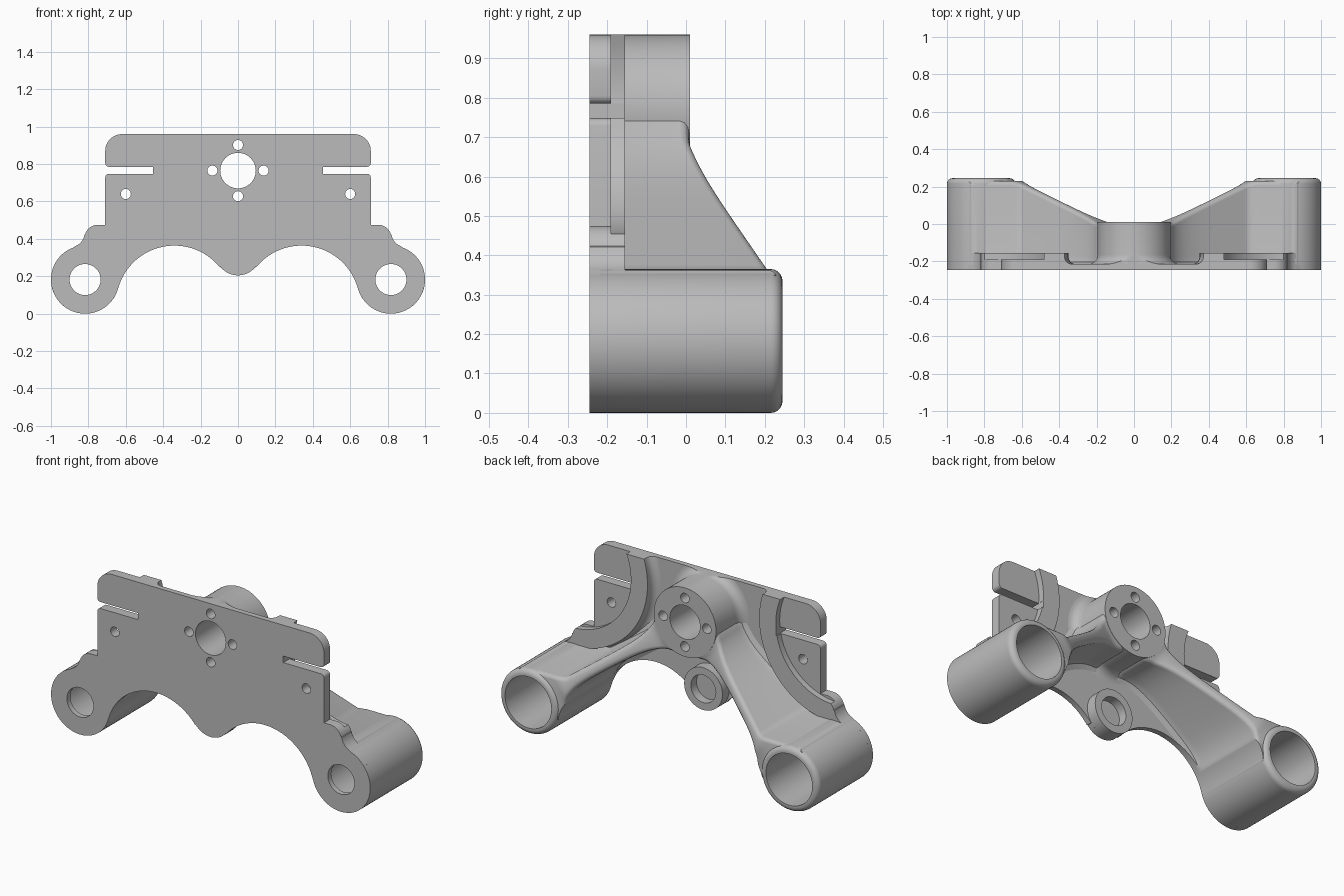
import bpy, bmesh
from math import sin, cos, pi, radians, hypot

cube = bpy.data.objects.get("Cube")
if cube:
    bpy.data.objects.remove(cube, do_unlink=True)

GREY = (0.5, 0.5, 0.5, 1)
metal = bpy.data.materials.new("grey metal")
metal.use_nodes = True
metal.diffuse_color = GREY
metal.node_tree.nodes["Principled BSDF"].inputs["Base Color"].default_value = GREY

HUB_Z, HUB_R = 0.765, 0.195
BOSS_X, BOSS_Z, BOSS_R = 0.8175, 0.1825, 0.1825
FRONT, WEB, EAR, LIP = -0.245, -0.215, -0.19, -0.155
ROOT = WEB - 0.005          # parts on the plate start slightly inside it
HUB_BACK, BACK = 0.01, 0.245


def finish(name, bm):
    bmesh.ops.recalc_face_normals(bm, faces=bm.faces)
    mesh = bpy.data.meshes.new(name)
    bm.to_mesh(mesh)
    bm.free()
    mesh.materials.append(metal)
    obj = bpy.data.objects.new(name, mesh)
    bpy.context.collection.objects.link(obj)
    return obj


def add_prism(bm, pts, y0, y1):
    a = [bm.verts.new((x, y0, z)) for x, z in pts]
    b = [bm.verts.new((x, y1, z)) for x, z in pts]
    bm.faces.new(a)
    bm.faces.new(b[::-1])
    for i in range(len(a)):
        j = (i + 1) % len(a)
        bm.faces.new((a[i], b[i], b[j], a[j]))


def prisms(name, outlines, y0, y1):
    bm = bmesh.new()
    for pts in outlines:
        add_prism(bm, pts, y0, y1)
    return finish(name, bm)


def arc(cx, cz, r, a0, a1, n=12):
    return [(cx + r * cos(radians(a0 + (a1 - a0) * i / n)),
             cz + r * sin(radians(a0 + (a1 - a0) * i / n))) for i in range(n + 1)]


def circle(cx, cz, r, n=48):
    return arc(cx, cz, r, 0, 360, n)[:-1]


def skin(bm, rows, closed):
    # joins equal closed sections with quads
    m = len(rows[0])
    for i in range(len(rows) if closed else len(rows) - 1):
        p, q = rows[i], rows[(i + 1) % len(rows)]
        for k in range(m):
            l = (k + 1) % m
            bm.faces.new((p[k], p[l], q[l], q[k]))


def lathe(name, profile, cx, cz, n=72):
    # closed (radius, y) profile turned about the y direction
    bm = bmesh.new()
    rows = [[bm.verts.new((cx + r * cos(2 * pi * i / n), y, cz + r * sin(2 * pi * i / n)))
             for r, y in profile] for i in range(n)]
    skin(bm, rows, True)
    return finish(name, bm)


def boolean(obj, cutter, operation):
    mod = obj.modifiers.new("cut", 'BOOLEAN')
    mod.operation, mod.object, mod.solver = operation, cutter, 'EXACT'
    graph = bpy.context.evaluated_depsgraph_get()
    mesh = bpy.data.meshes.new_from_object(obj.evaluated_get(graph))
    obj.modifiers.clear()
    obj.data = mesh


# Front outline, right half from top centre to bottom centre
half = [(0, 0.96)]
half += arc(0.62, 0.87, 0.09, 90, 0)
half += arc(0.69, 0.805, 0.02, 0, -90, 4)
half += [(0.455, 0.785), (0.455, 0.748)]
half += arc(0.69, 0.728, 0.02, 90, 0, 4)
half += [(0.71, 0.475)]
half += arc(0.75, 0.405, 0.07, 90, 15, 8)
half += arc(0.9, 0.435, 0.08, 190, 250, 6)
half += arc(BOSS_X, BOSS_Z, BOSS_R, 70, -165, 40)
half += arc(0.34, 0.052, 0.312, 15, 141, 30)
half += arc(0, 0.325, 0.12, -39, -90, 10)
outline = half + [(-x, z) for x, z in half[-2:0:-1]]

# Through holes: centre bore, four screws, boss openings, side holes
holes = [circle(0, HUB_Z, 0.095)]
for dx, dz in ((0.137, 0), (-0.137, 0), (0, 0.137), (0, -0.137)):
    holes.append(circle(dx, HUB_Z + dz, 0.027, 24))
for s in (1, -1):
    holes.append(circle(s * BOSS_X, BOSS_Z, 0.083))
    holes.append(circle(s * 0.6, 0.64, 0.027, 24))
hole_cutter = prisms("hole_cutter", holes, -0.4, 0.4)
ear_disc = prisms("ear_disc_cutter", [circle(s * 0.82, 0.82, 0.47, 96) for s in (1, -1)], -0.4, 0.4)
ear_recess = prisms("ear_recess_cutter", [circle(s * 0.82, 0.82, 0.366, 96) for s in (1, -1)], EAR, 0.4)
outline_trim = prisms("outline_trim_cutter", [outline], -0.4, 0.4)
core_cutter = prisms("core_cutter", [circle(0, HUB_Z, 0.172)] +
                     [circle(s * BOSS_X, BOSS_Z, 0.152) for s in (1, -1)], -0.4, 0.4)

# Front plate, and the thicker ears with their curved lips
plate = prisms("front_plate", [outline], FRONT, WEB)
boolean(plate, hole_cutter, 'DIFFERENCE')
ears = prisms("ear_pads", [outline], ROOT, LIP)
boolean(ears, ear_disc, 'INTERSECT')
boolean(ears, ear_recess, 'DIFFERENCE')
boolean(ears, hole_cutter, 'DIFFERENCE')

# Central hub with a filleted foot, trimmed flush with the plate top
foot = arc(HUB_R + 0.05, WEB + 0.05, 0.05, 270, 180, 6)
hub = lathe("hub", [(0.095, ROOT), (HUB_R + 0.05, ROOT)] + foot +
            [(HUB_R, HUB_BACK), (0.095, HUB_BACK)], 0, HUB_Z)
boolean(hub, outline_trim, 'INTERSECT')
boolean(hub, hole_cutter, 'DIFFERENCE')

# Small blind boss under the hub
small = lathe("lower_boss", [(0.001, ROOT), (0.12, ROOT), (0.12, LIP),
                             (0.078, LIP), (0.078, -0.205), (0.001, -0.205)], 0, 0.325)
parts = [plate, ears, hub, small]

# Arm direction from hub to boss, in the front plane
LENGTH = hypot(BOSS_X, HUB_Z - BOSS_Z)
DX, DZ = BOSS_X / LENGTH, (BOSS_Z - HUB_Z) / LENGTH


def arm(name, side, steps=44):
    bm = bmesh.new()
    rows = []
    for i in range(steps + 1):
        s = 0.1 + (LENGTH - 0.14) * i / steps
        t = min(max((s - 0.17) / 0.68, 0), 1)
        # the upper wall runs out level with the top of the boss
        level = (BOSS_Z + BOSS_R - 0.002 - HUB_Z - DZ * s) / DX
        up = max(0.027 + 0.07 * (1 - t) ** 8, level)
        low = -(0.035 + 0.08 * (1 - t) ** 8 + 0.12 * t ** 10)
        top = min(HUB_BACK - 0.002 + max(s - 0.21, 0) * 0.4, 0.23)
        # cross-section: foot fillet, wall, rounded crest, mirrored to the lower side
        section = []
        for w, sign in ((up, 1), (low, -1)):
            edge = [(w + sign * f, y) for f, y in
                    ((0.04, ROOT), (0.04, WEB), (0.012, -0.203), (0, -0.175))]
            edge += [(w - sign * 0.024 * (1 - cos(a)), top - 0.024 * (1 - sin(a)))
                     for a in (0, pi / 6, pi / 3, pi / 2)]
            section += edge[::sign]
        rows.append([bm.verts.new((side * (DX * s - DZ * o), y, HUB_Z + DZ * s + DX * o))
                     for o, y in section])
    skin(bm, rows, False)
    bm.faces.new(rows[0])
    bm.faces.new(rows[-1][::-1])
    obj = finish(name, bm)
    boolean(obj, outline_trim, 'INTERSECT')
    boolean(obj, core_cutter, 'DIFFERENCE')
    return obj


# Tubular end bosses with a rounded back rim, sloping arms, and fillets around the lips
tube = [(0.145, ROOT), (BOSS_R, ROOT)]
tube += arc(BOSS_R - 0.03, BACK - 0.03, 0.03, 0, 90, 6) + [(0.145, BACK)]
fillet = [(0.46, ROOT), (0.51, ROOT)] + arc(0.51, WEB + 0.04, 0.04, 270, 180, 6) + [(0.46, WEB + 0.04)]
for s, label in ((1, "left"), (-1, "right")):
    parts.append(lathe(label + "_boss", tube, s * BOSS_X, BOSS_Z))
    parts.append(arm(label + "_arm", s))
    lip_foot = lathe(label + "_lip_fillet", fillet, s * 0.82, 0.82, 96)
    boolean(lip_foot, outline_trim, 'INTERSECT')
    boolean(lip_foot, core_cutter, 'DIFFERENCE')
    parts.append(lip_foot)

for cutter in (hole_cutter, ear_disc, ear_recess, outline_trim, core_cutter):
    bpy.data.objects.remove(cutter, do_unlink=True)

bpy.ops.object.select_all(action='DESELECT')
for obj in parts:
    obj.select_set(True)
bpy.context.view_layer.objects.active = plate
bpy.ops.object.shade_smooth_by_angle(angle=radians(35))
